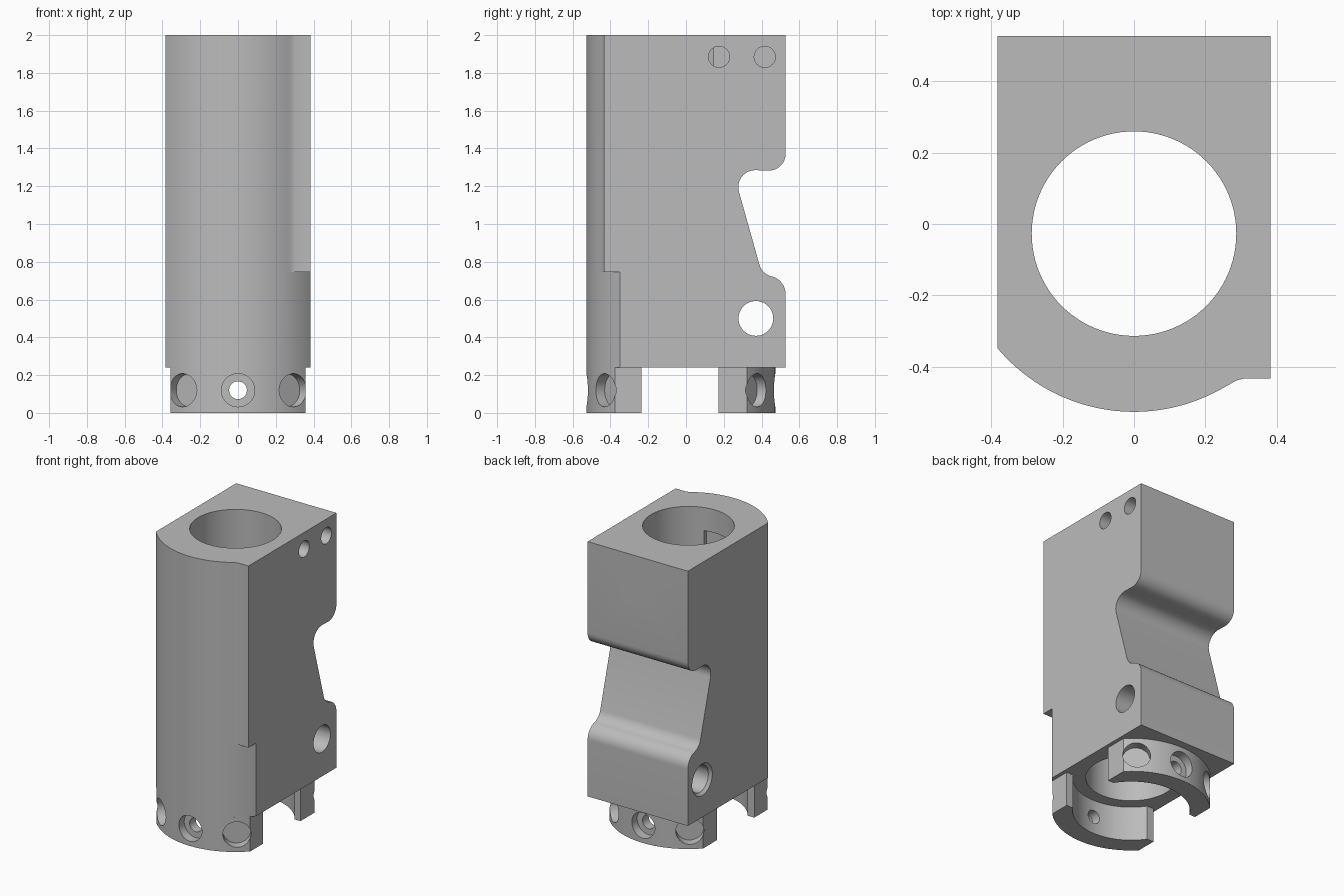
import bpy, bmesh
from math import sin, cos, radians
from mathutils import Vector

if "Cube" in bpy.data.objects:
    bpy.data.objects.remove(bpy.data.objects["Cube"])

CY = -0.027            # bore axis position along y
R = 0.5                # outer barrel radius

grey = bpy.data.materials.new("machined_grey")
grey.use_nodes = True
grey.diffuse_color = (0.5, 0.5, 0.5, 1)
grey.node_tree.nodes["Principled BSDF"].inputs["Base Color"].default_value = (0.5, 0.5, 0.5, 1)


def make(name, bm):
    bmesh.ops.recalc_face_normals(bm, faces=bm.faces)
    mesh = bpy.data.meshes.new(name)
    bm.to_mesh(mesh)
    bm.free()
    obj = bpy.data.objects.new(name, mesh)
    bpy.context.collection.objects.link(obj)
    mesh.materials.append(grey)
    return obj


def prism(name, pts, lo, hi, axis="z"):
    """Extrude a 2D outline along z, or a (y, z) outline along x."""
    bm = bmesh.new()
    place = (lambda u, v: (u, v, lo)) if axis == "z" else (lambda u, v: (lo, u, v))
    face = bm.faces.new([bm.verts.new(place(u, v)) for u, v in pts])
    out = bmesh.ops.extrude_face_region(bm, geom=[face])
    step = Vector((0, 0, hi - lo)) if axis == "z" else Vector((hi - lo, 0, 0))
    bmesh.ops.translate(bm, vec=step, verts=[v for v in out["geom"] if isinstance(v, bmesh.types.BMVert)])
    return make(name, bm)


def rod(name, start, end, r1, r2=None, sides=48):
    """Cylinder or cone running between two points."""
    a, b = Vector(start), Vector(end)
    bm = bmesh.new()
    bmesh.ops.create_cone(bm, cap_ends=True, segments=sides, radius1=r1,
                          radius2=r1 if r2 is None else r2, depth=(b - a).length)
    turn = (b - a).to_track_quat("Z", "Y").to_matrix().to_4x4()
    turn.translation = (a + b) / 2
    bm.transform(turn)
    return make(name, bm)


def arc(cx, cy, r, a0, a1, n):
    angles = [radians(a0 + (a1 - a0) * i / n) for i in range(n + 1)]
    return [(cx + r * cos(a), cy + r * sin(a)) for a in angles]


def sector(name, r0, r1, a0, a1, z0, z1):
    return prism(name, arc(0, CY, r0, a0, a1, 24) + arc(0, CY, r1, a1, a0, 24), z0, z1)


def cut(target, cutter):
    mod = target.modifiers.new("cut", "BOOLEAN")
    mod.object, mod.operation, mod.solver = cutter, "DIFFERENCE", "EXACT"
    bpy.context.view_layer.objects.active = target
    bpy.ops.object.modifier_apply(modifier=mod.name)
    bpy.data.objects.remove(cutter)


# Main body: square back, round front, small flat lip on one front corner
outline = [(0.383, 0.527), (-0.383, 0.527)]
outline += arc(0, CY, R, 219.9, 300, 48)
outline += [(0.27, -0.449), (0.285, -0.440), (0.305, -0.434), (0.383, -0.433)]
body = prism("body", outline, 0.24, 2)

# Sculpted notch across the back
notch = [(0.7, 1.37)] + arc(0.44, 1.37, 0.087, 0, -90, 10)
notch += arc(0.367, 1.195, 0.09, 90, 195, 12)
notch += arc(0.475, 0.81, 0.09, 195, 255, 8)
notch += arc(0.432, 0.63, 0.095, 77, 0, 10) + [(0.7, 0.63)]
cut(body, prism("notch_cutter", notch, -0.6, 0.6, "x"))

# Lower part of the lip follows the barrel
cut(body, sector("lip_cutter", R, 0.75, -60, -22, 0.1, 0.745))

# Main bore and the shallow pocket inside it
cut(body, rod("bore_cutter", (0, CY, 0), (0, CY, 2.2), 0.287, sides=96))
cut(body, sector("pocket_cutter", 0.2, 0.33, 186, 285, 1.5, 1.84))

# Cross hole through the foot, chamfered at both ends
cut(body, rod("cross_hole", (-0.6, 0.37, 0.5), (0.6, 0.37, 0.5), 0.092))
for s in (-1, 1):
    cut(body, rod("cross_chamfer", (s * 0.365, 0.37, 0.5), (s * 0.385, 0.37, 0.5), 0.092, 0.112))

# Blind pin holes on one side
for y in (0.175, 0.417):
    cut(body, rod("pin_hole", (0.23, y, 1.885), (0.5, y, 1.885), 0.056))
    cut(body, rod("pin_chamfer", (0.376, y, 1.885), (0.384, y, 1.885), 0.056, 0.062))

# Rear hole into the bore, with a flared mouth
cut(body, rod("rear_hole", (0, 0.1, 1.8), (0, 0.7, 1.8), 0.08))
cut(body, rod("rear_flare", (0, 0.47, 1.8), (0, 0.505, 1.8), 0.08, 0.092))
cut(body, rod("rear_mouth", (0, 0.505, 1.8), (0, 0.529, 1.8), 0.092, 0.118))

# Lower collar: flat-sided ring split into a front and a rear clamp
ring = arc(0, CY, R, 44.4, 135.6, 48) + arc(0, CY, R, 224.4, 315.6, 48)
collar = prism("collar", ring, 0, 0.24)
cut(collar, rod("collar_bore", (0, CY, -0.1), (0, CY, 0.4), 0.37, sides=96))
cut(collar, rod("collar_chamfer", (0, CY, -0.001), (0, CY, 0.025), 0.395, 0.37, sides=96))
gap = [(-1, -0.235), (1, -0.235), (1, 0.172), (-1, 0.172)]
cut(collar, prism("gap_cutter", gap, -0.1, 0.4))

# Counterbored radial screw holes
for base in (-90, 90):
    for turn in (-36, 0, 36):
        d = Vector((cos(radians(base + turn)), sin(radians(base + turn)), 0))
        c = Vector((0, CY, 0.12))
        cut(collar, rod("screw_hole", c + d * 0.2, c + d * 0.7, 0.047, sides=32))
        cut(collar, rod("screw_seat", c + d * 0.435, c + d * 0.7, 0.088, sides=40))

# Smooth curved walls, keep edges crisp
for obj in (body, collar):
    bpy.ops.object.select_all(action="DESELECT")
    obj.select_set(True)
    bpy.context.view_layer.objects.active = obj
    bpy.ops.object.shade_smooth_by_angle(angle=radians(25))
